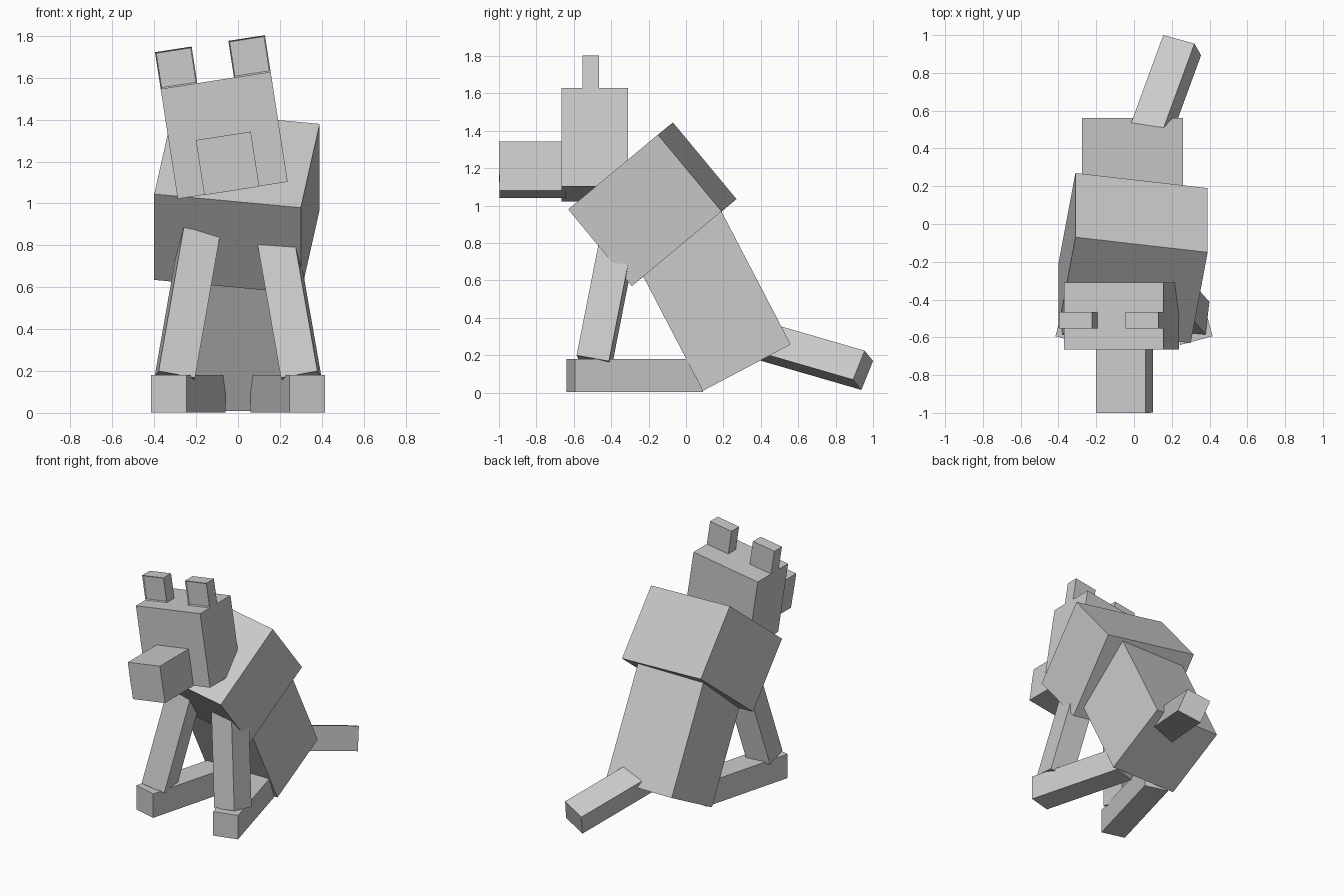
import bpy, bmesh
from mathutils import Vector

if "Cube" in bpy.data.objects:
    bpy.data.objects.remove(bpy.data.objects["Cube"])


def box(name, corner, u, v, w, mirror=False, inset_front=0.0):
    """Oriented block spanned by three edge vectors from one corner."""
    s = Vector((-1 if mirror else 1, 1, 1))
    c, u, v, w = (Vector(p) * s for p in (corner, u, v, w))
    bm = bmesh.new()
    bmesh.ops.create_cube(bm, size=1)
    for vert in bm.verts:
        a, b, d = (k + 0.5 for k in vert.co)
        vert.co = c + u * a + v * b + w * d
    bmesh.ops.recalc_face_normals(bm, faces=bm.faces)
    if inset_front:
        bm.normal_update()
        front = min(bm.faces, key=lambda f: f.normal.y)
        bmesh.ops.inset_region(bm, faces=[front], thickness=inset_front, depth=-inset_front)
    mesh = bpy.data.meshes.new(name)
    bm.to_mesh(mesh)
    bm.free()
    obj = bpy.data.objects.new(name, mesh)
    bpy.context.collection.objects.link(obj)
    return obj


# Leaning rear body
box("body", (-0.275, 0.09, 0.01), (0.535, 0, 0), (0, 0.47, 0.248), (0, -0.37, 0.71))

# Turned shoulder block
box("mane", (-0.40, -0.55, 1.045), (0.70, -0.08, -0.065), (0.09, 0.48, 0.40), (0, 0.34, -0.41))

# Head parts share one tilted pixel frame: right, back, up
P = 0.0886
RIGHT, BACK, UP = Vector((0.988, 0, 0.153)), Vector((0, 1, 0)), Vector((-0.153, 0, 0.988))
HEAD = Vector((-0.288, -0.665, 1.022))


def head_box(name, x, y, z, sx, sy, sz, **kw):
    corner = HEAD + (RIGHT * x + BACK * y + UP * z) * P
    return box(name, corner, RIGHT * sx * P, BACK * sy * P, UP * sz * P, **kw)


head_box("head", 0, 0, 0, 6, 4, 6)
head_box("ear_left", 0, 1.25, 6, 2, 1, 2, inset_front=0.008)
head_box("ear_right", 4, 1.25, 6, 2, 1, 2, inset_front=0.008)

# Muzzle with a separate lower jaw
head_box("upper_muzzle", 1.45, -3.78, 0.98, 3, 4, 2)
head_box("lower_jaw", 1.45, -3.75, -0.02, 3, 4, 1)

# Splayed front legs and flat hind legs
for side, mirror in (("right", False), ("left", True)):
    box("front_leg_" + side, (0.205, -0.57, 0.168), (0.174, -0.015, 0.032),
        (0.02, 0.173, -0.031), (-0.12, 0.135, 0.685), mirror)
    box("hind_leg_" + side, (0.245, -0.64, 0.003), (0.171, 0.046, 0),
        (-0.185, 0.685, 0), (0, 0, 0.177), mirror)

# Tail swept to one side
box("tail", (0.085, 0.313, 0.411), (-0.165, 0.045, -0.055),
    (0.235, 0.642, -0.186), (0.035, -0.062, -0.155))
